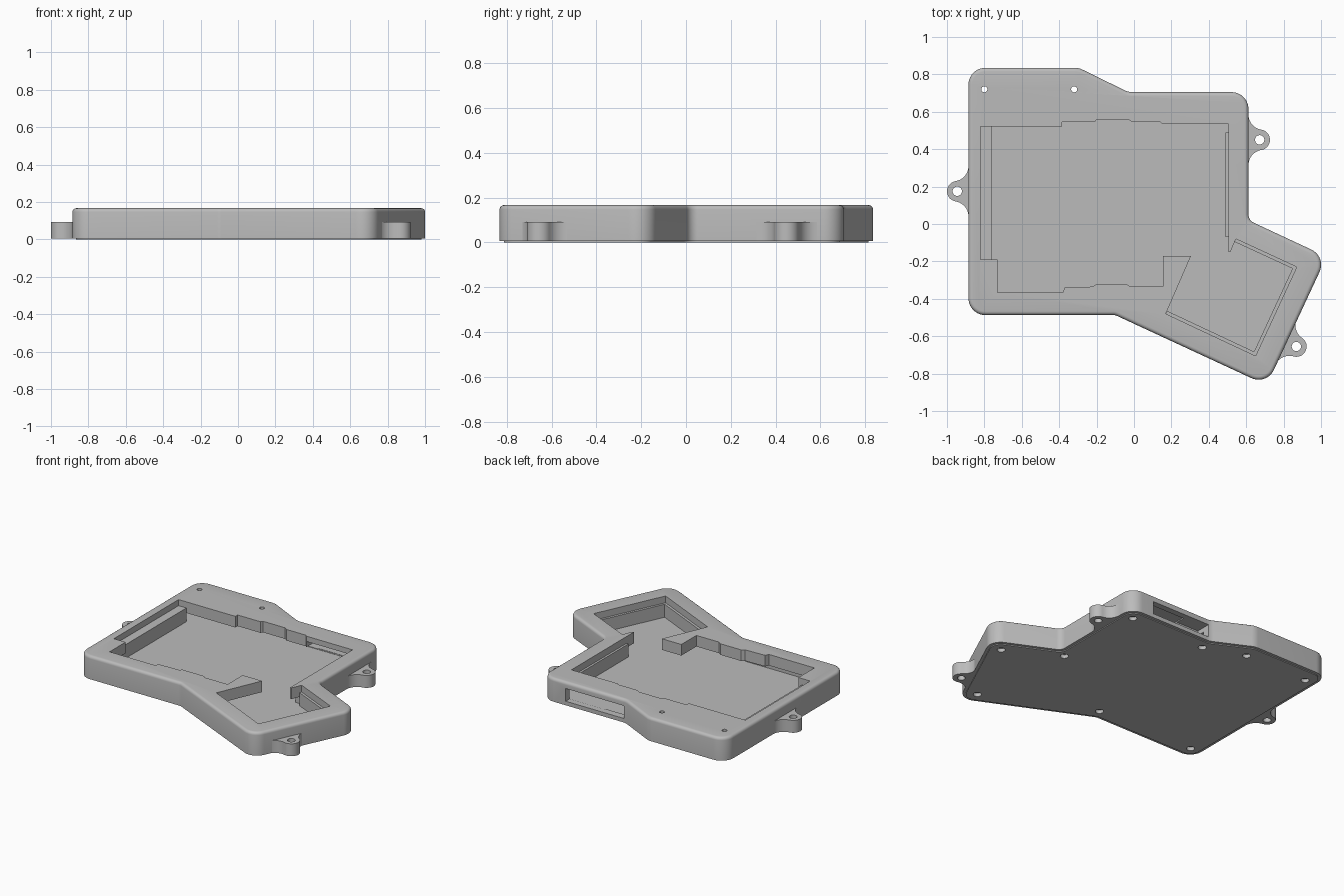
import bpy, bmesh, math
from mathutils import Vector, Matrix

cube = bpy.data.objects.get("Cube")
if cube:
    bpy.data.objects.remove(cube)

grey = bpy.data.materials.new("plain grey")
grey.use_nodes = True
grey.diffuse_color = (0.5, 0.5, 0.5, 1)
grey.node_tree.nodes["Principled BSDF"].inputs["Base Color"].default_value = (0.5, 0.5, 0.5, 1)

BASE, FLOOR, SLAB, TOP = 0.006, 0.03, 0.09, 0.167


def offset(points, d):
    """Move every edge of a clockwise outline inward by d."""
    pts = [Vector(p) for p in points]
    result = []
    for i, p in enumerate(pts):
        a = (p - pts[i - 1]).normalized()
        b = (pts[(i + 1) % len(pts)] - p).normalized()
        na, nb = Vector((a.y, -a.x)), Vector((b.y, -b.x))
        result.append(p + (na + nb) * d / (1 + na.dot(nb)))
    return result


def rounded(points, radii, steps=10):
    """Replace each corner by an arc."""
    result = []
    for i, p in enumerate(points):
        p = Vector(p)
        a = (Vector(points[i - 1]) - p).normalized()
        b = (Vector(points[(i + 1) % len(points)]) - p).normalized()
        half = a.angle(b) / 2
        r = radii[i]
        centre = p + (a + b).normalized() * r / math.sin(half)
        start = p + a * r / math.tan(half) - centre
        end = p + b * r / math.tan(half) - centre
        sweep = start.angle(end)
        for k in range(steps + 1):
            t = k / steps
            v = (start * math.sin((1 - t) * sweep) + end * math.sin(t * sweep)) / math.sin(sweep)
            result.append(centre + v)
    return result


def prism(name, points, z0, z1, bevel=0):
    bm = bmesh.new()
    face = bm.faces.new([bm.verts.new((p[0], p[1], z0)) for p in points])
    new = bmesh.ops.extrude_face_region(bm, geom=[face])["geom"]
    bmesh.ops.translate(bm, vec=(0, 0, z1 - z0), verts=[g for g in new if isinstance(g, bmesh.types.BMVert)])
    bmesh.ops.recalc_face_normals(bm, faces=bm.faces)
    if bevel:
        rim = [e for e in bm.edges if all(abs(v.co.z - z1) < 1e-5 for v in e.verts)]
        bmesh.ops.bevel(bm, geom=rim, offset=bevel, segments=4, profile=0.5, affect='EDGES')
    mesh = bpy.data.meshes.new(name)
    bm.to_mesh(mesh)
    bm.free()
    mesh.materials.append(grey)
    ob = bpy.data.objects.new(name, mesh)
    bpy.context.collection.objects.link(ob)
    return ob


def disc(x, y, r, n=24):
    return [(x + r * math.cos(math.tau * k / n), y + r * math.sin(math.tau * k / n)) for k in range(n)]


def box(x0, x1, y0, y1):
    return [(x0, y0), (x0, y1), (x1, y1), (x1, y0)]


def combine(ob, tool, operation='DIFFERENCE'):
    mod = ob.modifiers.new("cut", 'BOOLEAN')
    mod.object, mod.operation, mod.solver = tool, operation, 'EXACT'
    bpy.context.view_layer.objects.active = ob
    bpy.ops.object.modifier_apply(modifier=mod.name)
    bpy.data.objects.remove(tool)


def smooth(ob):
    bpy.ops.object.select_all(action='DESELECT')
    ob.select_set(True)
    bpy.context.view_layer.objects.active = ob
    bpy.ops.object.shade_smooth_by_angle(angle=math.radians(28))


# Outlines, clockwise from the back right-hand corner
outline = [(-.885, .835), (-.295, .835), (-.03, .705), (.612, .705), (.612, .02),
           (1.03, -.175), (.71, -.862), (-.1, -.487), (-.885, -.487)]
radii = [.09, .1, .1, .09, .05, .09, .09, .05, .09]
opening = [(-.82, .52), (-.385, .52), (-.385, .545), (-.21, .545), (-.2, .56), (-.03, .56),
           (-.01, .545), (.14, .545), (.15, .535), (.505, .535), (.505, -.15), (.515, -.15),
           (.545, -.08), (.87, -.23), (.65, -.705), (.17, -.48), (.305, -.17), (.155, -.17),
           (.155, -.335), (-.02, -.335), (-.04, -.32), (-.2, -.32), (-.22, -.335), (-.37, -.34),
           (-.38, -.365), (-.73, -.365), (-.73, -.19), (-.82, -.19)]
screws = [(.91, -.215), (.555, -.02), (.53, .62), (-.04, .62), (-.32, .72), (-.8, .72),
          (-.06, -.41), (-.8, -.4), (.665, -.74)]

# Case shell: hollow inside, open at the top
case = prism("case_shell", rounded(outline, radii), BASE, TOP, 0.02)
combine(case, prism("cavity", rounded(offset(outline, .05), [.04] * len(outline)), FLOOR, SLAB))
combine(case, prism("top_opening", opening, SLAB - .01, TOP + .1))

# Controller bay and the port through the back wall
combine(case, prism("controller_bay", box(.15, .495, .5, .663), FLOOR + .002, .13))
combine(case, prism("back_port", box(-.02, .43, .6, .8), FLOOR + .004, .122))

# Through holes for the two top fasteners
for x, y in screws[4:6]:
    combine(case, prism("boss", disc(x, y, .042), FLOOR - .01, SLAB + .01), 'UNION')
    combine(case, prism("hole", disc(x, y, .016), -.1, TOP + .1))
for x, y in screws:
    combine(case, prism("screw_recess", disc(x, y, .026), -.1, FLOOR - .005))
smooth(case)

# Base plate standing slightly proud of the shell
plate = prism("base_plate", rounded(offset(outline, .02), [.07] * len(outline)), 0, BASE + .002)
for x, y in screws:
    combine(plate, prism("screw_recess", disc(x, y, .026), -.1, .1))
smooth(plate)


# Support ledges below the rim, each running along one side of the opening
def ledge(name, p, q, inward, z1):
    p, q = Vector(p), Vector(q)
    d = (q - p).normalized()
    n = Vector((d.y, -d.x))
    prism(name, [p - n * .03, q - n * .03, q + n * inward, p + n * inward], FLOOR - .005, z1)


ledge("left_edge_ledge", (-.82, -.19), (-.82, .52), .06, .125)
ledge("inner_edge_ledge", (.505, .49), (.505, -.07), .015, .12)
thumb = opening[12:16]
for p, q in zip(thumb, thumb[1:]):
    ledge("thumb_ledge", p, q, .017, .12)


# Mounting tabs with flared roots
def tab(name, x, y, angle):
    r, wall, reach = .055, -.06, .135
    flare = (wall ** 2 + reach ** 2 - r ** 2) / (2 * (r - wall))
    centre = Vector((wall + flare, reach))
    lean = math.atan2(centre.y, centre.x)
    half = [Vector((math.cos(lean * k / 10), math.sin(lean * k / 10))) * r for k in range(11)]
    for k in range(1, 11):
        a = math.pi + lean * (1 - k / 10)
        half.append(centre + Vector((math.cos(a), math.sin(a))) * flare)
    half.append(Vector((wall - .02, reach)))
    profile = half + [Vector((p.x, -p.y)) for p in reversed(half[1:])]
    turn = Matrix.Rotation(math.radians(angle), 2)
    ob = prism(name, [turn @ p + Vector((x, y)) for p in profile], BASE, SLAB + .002)
    combine(ob, prism("hole", disc(x, y, .025), -.1, .3))
    smooth(ob)


tab("right_tab", -.945, .175, 180)
tab("left_tab", .672, .45, 0)
tab("thumb_tab", .868, -.655, -25)
